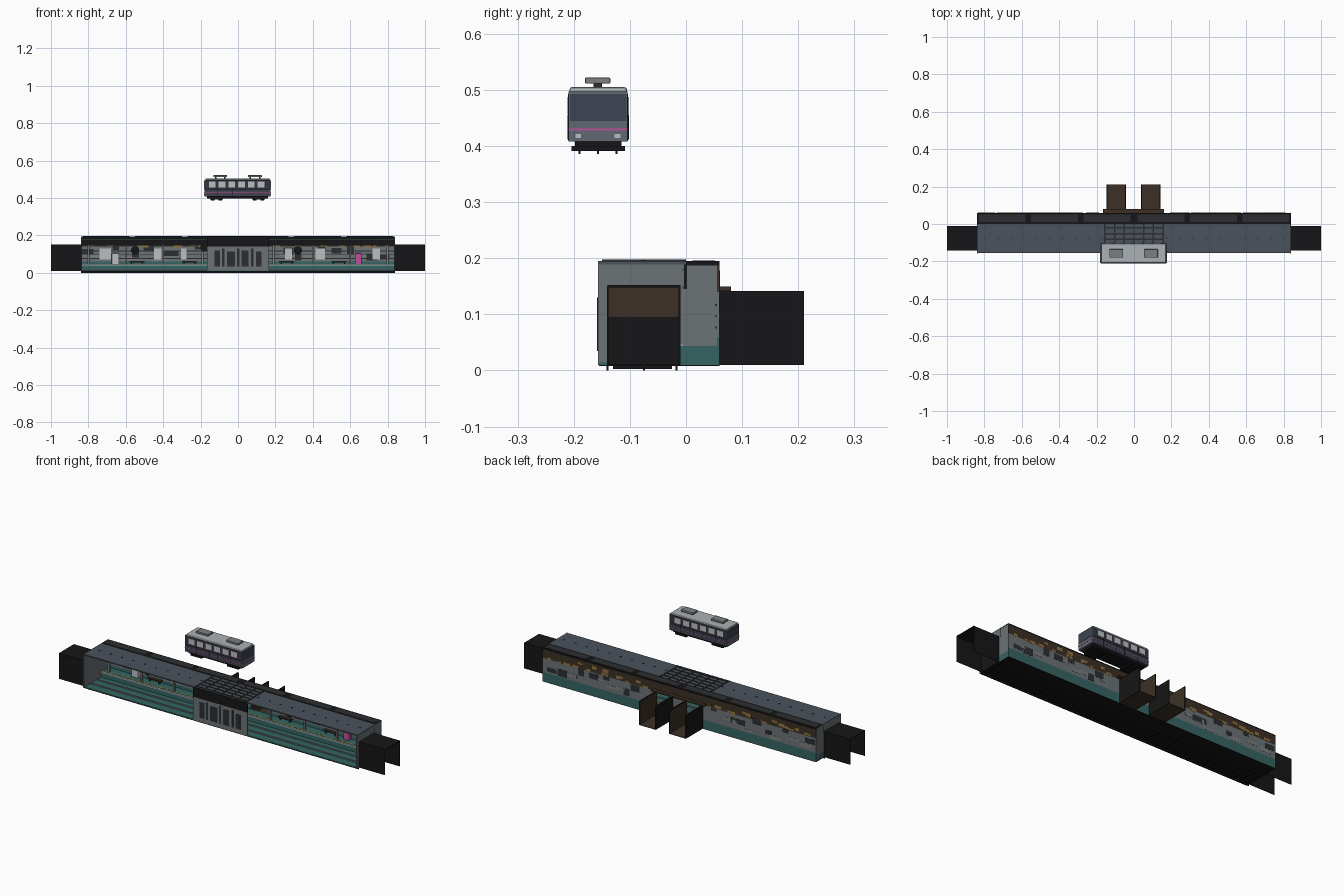
import bpy, bmesh, random
from mathutils import Vector

if "Cube" in bpy.data.objects:
    bpy.data.objects.remove(bpy.data.objects["Cube"])

random.seed(4)
mats = {}
COL = dict(black=(.008, .008, .009), dark=(.025, .027, .03), roof=(.07, .085, .105), wall=(.15, .17, .18),
           teal=(.035, .13, .125), brown=(.045, .03, .018), ochre=(.28, .17, .05), yellow=(.4, .27, .04),
           poster=(.5, .52, .54), pink=(.5, .08, .32), light=(.4, .44, .46), glass=(.045, .06, .085),
           body=(.035, .035, .05), skirt=(.055, .055, .085), face=(.12, .14, .17), steel=(.2, .21, .22),
           green=(.03, .1, .06))


def mat(n):
    if n not in mats:
        m = bpy.data.materials.new(n)
        m.diffuse_color = (*COL[n], 1)
        m.use_nodes = True
        m.node_tree.nodes["Principled BSDF"].inputs["Base Color"].default_value = m.diffuse_color
        mats[n] = m
    return mats[n]


def boxes(name, col, lst, bevel=0):
    """One object made of boxes given as (x0, x1, y0, y1, z0, z1)."""
    bm = bmesh.new()
    for x0, x1, y0, y1, z0, z1 in lst:
        r = bmesh.ops.create_cube(bm, size=1)
        for v in r['verts']:
            v.co = Vector(((x0 + x1) / 2 + v.co.x * (x1 - x0),
                           (y0 + y1) / 2 + v.co.y * (y1 - y0),
                           (z0 + z1) / 2 + v.co.z * (z1 - z0)))
    me = bpy.data.meshes.new(name)
    bm.to_mesh(me)
    bm.free()
    ob = bpy.data.objects.new(name, me)
    bpy.context.collection.objects.link(ob)
    me.materials.append(mat(col))
    if bevel:
        b = ob.modifiers.new('bevel', 'BEVEL')
        b.width = bevel
        b.segments = 2
    return ob


def both(lst):
    """Repeat boxes mirrored in x."""
    return lst + [(-b, -a, *r) for a, b, *r in lst]


def disc(name, col, x, y, z, r, depth):
    bpy.ops.mesh.primitive_cylinder_add(vertices=20, radius=r, depth=depth, location=(x, y, z), rotation=(1.5708, 0, 0))
    ob = bpy.context.object
    ob.name = name
    ob.data.materials.append(mat(col))
    bpy.ops.object.shade_smooth_by_angle()


L, F, B, T = .84, -.155, .06, .195

# track bed, sleepers, rails
boxes('track_bed', 'teal', [(-L, L, F, -.01, .010, .014)])
boxes('bed_underside', 'black', [(-L, L, F, B, .008, .010)])
boxes('sleepers', 'black', [(-.82 + i * .04, -.805 + i * .04, -.13, -.025, .003, .008) for i in range(42)])
boxes('rails', 'steel', [(-L, L, y - .003, y + .003, .014, .02) for y in (-.105, -.05)])
boxes('edge_runners', 'black', [(-L, L, y - .002, y + .002, 0, .008) for y in (-.14, -.075, -.017)])

# platform with edge lip and yellow safety strip
boxes('platform', 'teal', [(-L, L, -.01, B, .010, .044)])
boxes('platform_lip', 'light', [(-L, L, -.014, -.006, .04, .046)])
boxes('safety_strip', 'yellow', [(-L + i * .03, -L + .02 + i * .03, 0, .008, .044, .046) for i in range(56)])

# roof slabs, ribs, dark middle bay, ceiling lamps
boxes('roof_track', 'roof', [(-L, L, F, 0, .189, T)])
boxes('roof_platform', 'black', [(-L, L, 0, B, .187, T)])
boxes('roof_panels', 'dark', both([(.02 + i * .28, .27 + i * .28, .012, .052, T, T + .001) for i in range(3)]))
boxes('roof_lamps', 'dark', [(-.8 + i * .0695, -.793 + i * .0695, -.08, -.073, .186, T + .002) for i in range(24)])
boxes('middle_roof_grid', 'dark', [(-.16, .16, y, y + .008, T, T + .003) for y in (-.145, -.115, -.085, -.055, -.025)] +
      [(-.16 + i * .052, -.152 + i * .052, -.15, 0, T, T + .003) for i in range(7)])
boxes('platform_fascia', 'black', [(-L, L, -.004, .002, .145, .189)])
boxes('fascia_trim', 'green', [(-L, L, -.007, -.004, z, z + .004) for z in (.146, .178)])

# back wall in coloured bands with two passage openings
spans = [(-L, -.145), (-.045, .04), (.14, L)]
boxes('back_wall_base', 'teal', [(a, b, B - .005, B, .010, .06) for a, b in spans])
boxes('back_wall_middle', 'wall', [(a, b, B - .005, B, .06, .14) for a, b in spans])
boxes('back_wall_top', 'brown', [(-L, L, B - .005, B, .14, .189)])
boxes('wall_trim', 'dark', [(a, b, B - .008, B - .005, z, z + .003) for a, b in spans for z in (.075, .095, .115)])


def patches(name, col, n, z0, z1, w, h):
    out = []
    for s in (-1, 1):
        for i in range(n):
            x = s * (.19 + .62 * (i + random.random()) / n)
            z = random.uniform(z0, z1)
            ww, hh = w * random.uniform(.5, 1), h * random.uniform(.5, 1)
            out.append((max(x - ww, -L), min(x + ww, L), B - .0055, B + .001, z - hh, z + hh))
    boxes(name, col, out)


# weathered mural patches
patches('ochre_patches', 'ochre', 14, .14, .17, .02, .010)
patches('dark_patches', 'dark', 7, .08, .14, .03, .02)
patches('pale_patches', 'steel', 6, .07, .12, .035, .012)

# posters, machines, columns and round signs on the platform
boxes('posters', 'poster', [(x - w, x + w, B - .011, B - .005, .07, .13) for x, w in
                            ((-.71, .03), (-.43, .02), (-.29, .015), (.27, .02), (.44, .025), (.74, .02))])
boxes('white_machine', 'poster', [(-.675, -.635, .03, .053, .044, .105)], .002)
boxes('pink_machine', 'pink', [(.625, .66, .03, .053, .044, .105)], .002)
boxes('benches', 'brown', both([(x, x + .08, .035, .052, .056, .062) for x in (.22, .5)]))
boxes('bench_legs', 'dark', both([(x + d, x + d + .006, .037, .05, .044, .056) for x in (.22, .5) for d in (.008, .066)]))
boxes('columns', 'steel', both([(x - .005, x + .005, .008, .018, .044, .187) for x in (.19, .4, .6, .8)]))
for x, z in ((-.55, .12), (.32, .12), (-.18, .135)):
    disc('round_sign', 'black', x, -.006, z, .022, .006)
    boxes('sign_hanger', 'black', [(x - .002, x + .002, -.008, -.004, z, .189)])

# middle screen on the far side of the track
boxes('middle_screen', 'wall', [(-.167, .167, F - .002, F + .004, .012, .14)])
boxes('screen_header', 'black', [(-.167, .167, F - .002, F + .004, .14, T)])
boxes('screen_panels', 'dark', [(x, x + w, F - .004, F - .001, .035, h) for x, w, h in
                                ((-.125, .03, .12), (-.085, .012, .13), (-.06, .045, .115), (-.005, .012, .13),
                                 (.02, .035, .12), (.07, .012, .13), (.095, .03, .115))])

# end walls
boxes('end_walls', 'wall', both([(L - .006, L, F - .002, B, .010, T)]))
boxes('portal_lower', 'black', both([(L, L + .003, -.14, -.012, .010, .095)]))
boxes('portal_upper', 'brown', both([(L, L + .003, -.14, -.012, .095, .15)]))

# tunnel stubs: roof and side walls, open below and at the end
boxes('tunnel_roof', 'black', both([(L, 1, -.14, -.01, .148, .152)]))
boxes('tunnel_walls', 'black', both([(L, 1, y, y + .003, .010, .15) for y in (-.141, -.013)]))

# rear passages: floor and side walls, open above
boxes('passage_floor', 'brown', [(a, b, B, .21, .010, .013) for a, b in ((-.145, -.045), (.04, .14))])
boxes('passage_walls', 'black', [(x - .002, x + .002, B, .21, .010, .142) for x in (-.145, -.045, .04, .14)])
boxes('passage_lining', 'brown', [(x - .001, x + .001, B, .209, .014, .138) for x in (-.142, -.048, .043, .137)])
boxes('passage_lintel', 'brown', [(-.165, .16, B, .08, .142, .15)])

# tram car: body, roof, underframe
y0, y1, yc = -.21, -.103, -.1565
boxes('car_body', 'body', [(-.177, .172, y0, y1, .445, .495)], .003)
boxes('car_skirt', 'skirt', [(-.177, .172, y0, y1, .408, .445)], .002)
boxes('car_roof', 'light', [(-.175, .170, y0 + .002, y1 - .002, .493, .505)], .005)
boxes('car_underframe', 'black', [(-.165, .16, y0 + .012, y1 - .012, .398, .409)] +
      [(x - .035, x + .035, y0 + .006, y1 - .006, .391, .400) for x in (-.115, .11)])
boxes('wheels', 'black', [(x - .01, x + .01, y - .002, y + .002, .386, .395)
                          for x in (-.135, -.095, .09, .13) for y in (-.19, -.157, -.124)])

# tram windows, doors lines and trim on both sides
sides = ((y0 - .0015, y0 + .001), (y1 - .001, y1 + .0015))
boxes('side_windows', 'poster', [(-.155 + i * .052, -.119 + i * .052, a, b, .457, .487)
                                 for i in range(6) for a, b in sides])
boxes('side_stripe', 'pink', [(-.177, .172, a + .0008, b - .0008, .429, .431) for a, b in sides])
boxes('door_seams', 'black', [(x, x + .002, a, b, .412, .456) for x in (-.11, -.03, .023, .103) for a, b in sides])

# tram ends
for nm, col, ya, yb, za, zb in (('end_face', 'face', y0 + .001, y1 - .001, .408, .497),
                                ('windscreen', 'glass', y0 + .003, y1 - .003, .445, .493),
                                ('end_stripe', 'pink', y0 + .001, y1 - .001, .428, .431)):
    d = .003 if nm == 'end_face' else .0045
    boxes(nm, col, [(.171, .172 + d, ya, yb, za, zb), (-.177 - d, -.176, ya, yb, za, zb)])
boxes('headlights', 'poster', [(x, x + .003, y - .005, y + .005, .414, .421)
                               for x in (.174, -.182) for y in (-.192, -.122)])

# rooftop units
boxes('roof_units', 'steel', [(x - .037, x + .037, -.18, -.135, .511, .522) for x in (-.095, .09)], .002)
boxes('unit_mounts', 'dark', [(x + d - .004, x + d + .004, -.165, -.15, .504, .512)
                              for x in (-.095, .09) for d in (-.025, .025)])
